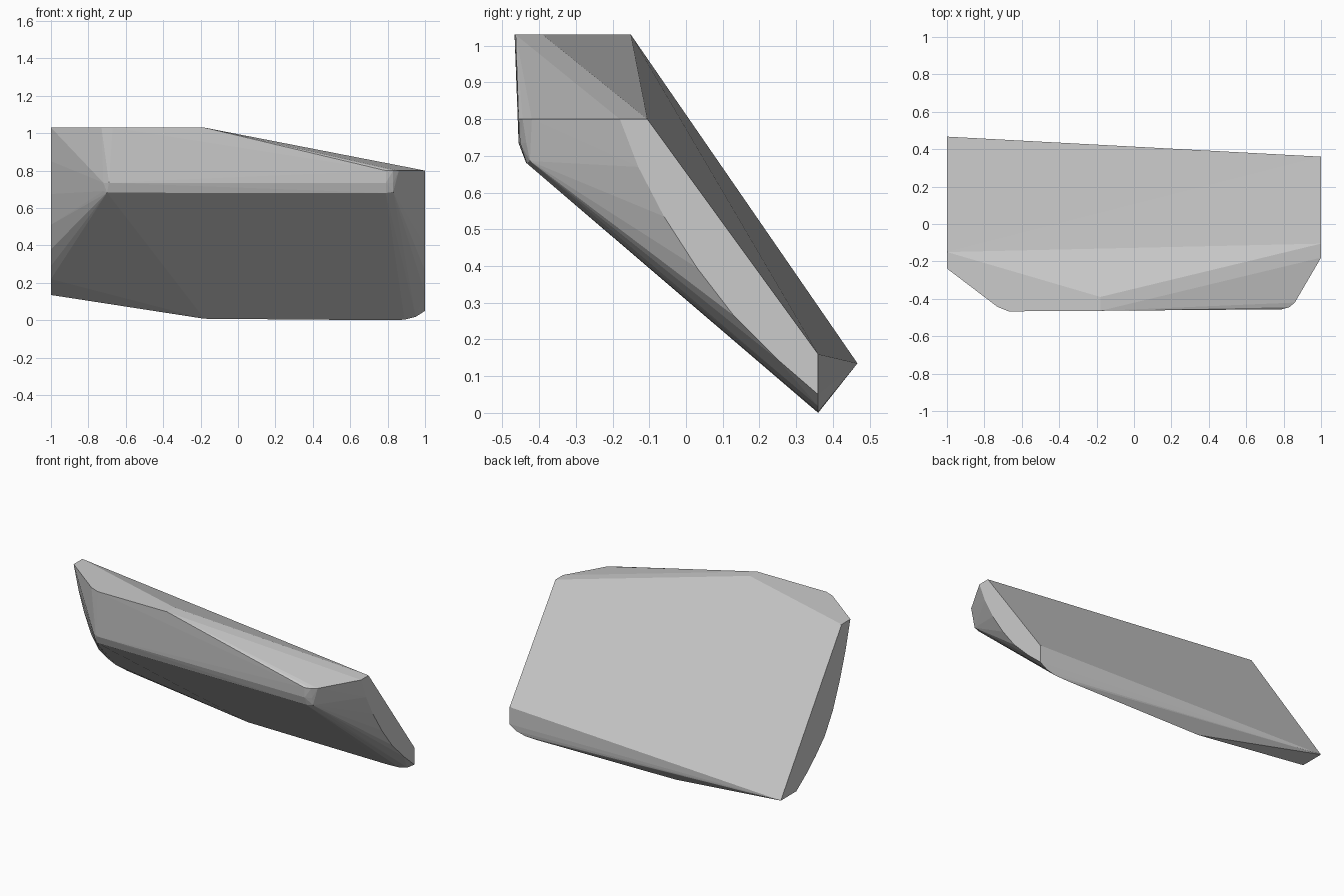
import bpy, bmesh
from math import radians

if "Cube" in bpy.data.objects:
    bpy.data.objects.remove(bpy.data.objects["Cube"])

# End cap outlines as (y, z): straight back edge, then curved front edge
left_cap = [(-.15, 1.03), (.467, .135), (.31, .135), (.19, .22), (.11, .29), (.02, .38),
            (-.06, .51), (-.13, .675), (-.19, .85), (-.238, 1.03)]
right_cap = [(-.105, .80), (.36, .16), (.36, .05), (.25, .145), (.13, .265), (.03, .395),
             (-.06, .535), (-.13, .67), (-.18, .80)]
points = [(-1, y, z) for y, z in left_cap] + [(1, y, z) for y, z in right_cap]

# Bottom edge, dropping from the left cap and rounding up to the right cap
points += [(-.18, .357, .008), (.8, .36, 0), (.89, .36, .003), (.95, .36, .018)]

# Top plateau break and the lower right shoulder
points += [(-.18, -.39, 1.03), (-.18, -.464, 1.03), (.86, -.42, .8),
           (.83, -.445, .8), (.79, -.456, .8)]

# Rounded nose along the front
points += [(-.67, -.467, 1.03), (-.73, -.443, 1.03),
           (-.69, -.456, .735), (-.72, -.435, .735), (-.70, -.436, .682), (-.72, -.42, .69),
           (.79, -.452, .735), (.83, -.435, .735), (.79, -.434, .68), (.83, -.425, .686)]

# Faceted slab stretched over the outline points
bm = bmesh.new()
for p in points:
    bm.verts.new(p)
hull = bmesh.ops.convex_hull(bm, input=bm.verts[:])
bmesh.ops.delete(bm, geom=[v for v in bm.verts if not v.link_faces], context='VERTS')
bmesh.ops.dissolve_limit(bm, angle_limit=radians(.5), verts=bm.verts[:], edges=bm.edges[:])
bmesh.ops.recalc_face_normals(bm, faces=bm.faces[:])
mesh = bpy.data.meshes.new("slanted_slab")
bm.to_mesh(mesh)
bm.free()
slab = bpy.data.objects.new("slanted_slab", mesh)
bpy.context.collection.objects.link(slab)
